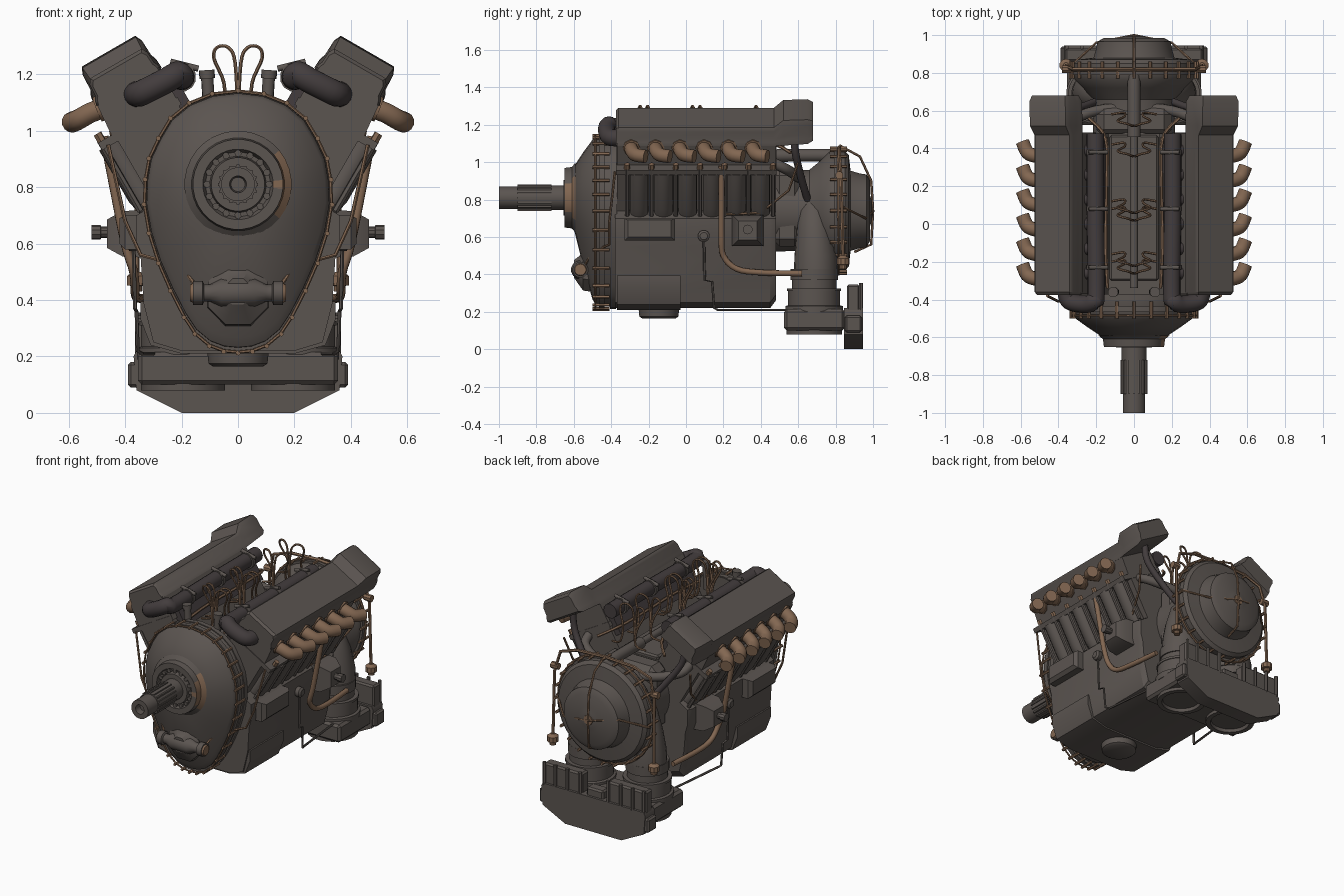
import bpy, bmesh, math
from mathutils import Vector as V

if "Cube" in bpy.data.objects:
    bpy.data.objects.remove(bpy.data.objects["Cube"])

def material(name, rgb):
    m = bpy.data.materials.new(name)
    m.diffuse_color = (*rgb, 1)
    m.use_nodes = True
    m.node_tree.nodes["Principled BSDF"].inputs["Base Color"].default_value = m.diffuse_color
    return m

BODY = material("sooty metal", (0.105, 0.090, 0.081))
DARK = material("dark pipe metal", (0.056, 0.046, 0.047))
RUST = material("rusty brown", (0.225, 0.135, 0.083))

def finish(name, bm, mat, mirror=False, angle=35):
    bmesh.ops.recalc_face_normals(bm, faces=bm.faces)
    me = bpy.data.meshes.new(name)
    bm.to_mesh(me)
    bm.free()
    me.materials.append(mat)
    me.shade_smooth()
    me.set_sharp_from_angle(angle=math.radians(angle))
    ob = bpy.data.objects.new(name, me)
    bpy.context.collection.objects.link(ob)
    if mirror:
        ob.modifiers.new("mirror", 'MIRROR')
    return ob

def add_loft(bm, rings, closed=False):
    vs = [[bm.verts.new(p) for p in r] for r in rings]
    n = len(vs[0])
    for a, b in zip(vs, vs[1:] + vs[:1] if closed else vs[1:]):
        for i in range(n):
            bm.faces.new((a[i], a[(i + 1) % n], b[(i + 1) % n], b[i]))
    if not closed:
        bm.faces.new(vs[0])
        bm.faces.new(vs[-1])

def loft(name, rings, mat=BODY, mirror=False, angle=35):
    bm = bmesh.new()
    add_loft(bm, rings)
    return finish(name, bm, mat, mirror, angle)

def add_tube(bm, pts, r, n=8, smooth=0, closed=False):
    pts = [V(p) for p in pts]
    if smooth:                                   # Catmull-Rom refinement
        out = []
        for i in range(len(pts) - 1):
            a, b, c, d = pts[max(i - 1, 0)], pts[i], pts[i + 1], pts[min(i + 2, len(pts) - 1)]
            for k in range(smooth):
                t = k / smooth
                out.append(0.5 * (2 * b + (c - a) * t + (2 * a - 5 * b + 4 * c - d) * t * t
                                  + (3 * b - a - 3 * c + d) * t ** 3))
        pts = out + [pts[-1]]
    rings, m, u = [], len(pts), None
    for i, p in enumerate(pts):
        if closed:
            d = (pts[(i + 1) % m] - pts[i - 1]).normalized()
        else:
            d = (pts[min(i + 1, m - 1)] - pts[max(i - 1, 0)]).normalized()
        u = d.orthogonal() if u is None else u - d * u.dot(d)
        u.normalize()
        w = d.cross(u)
        rings.append([p + r * (u * math.cos(2 * math.pi * k / n) + w * math.sin(2 * math.pi * k / n))
                      for k in range(n)])
    add_loft(bm, rings, closed)

def tubes(name, paths, r, mat=RUST, mirror=False, n=8, smooth=0, closed=False):
    bm = bmesh.new()
    for p in paths:
        add_tube(bm, p, r, n, smooth, closed)
    return finish(name, bm, mat, mirror, 50)

def lathe(name, prof, centre, axis='y', n=32, mat=BODY, mirror=False, angle=35):
    c, rings = V(centre), []                     # prof: (position on axis, radius)
    for h, r in prof:
        ring = []
        for k in range(n):
            a, b = r * math.cos(2 * math.pi * (k + .5) / n), r * math.sin(2 * math.pi * (k + .5) / n)
            ring.append(c + V({'x': (h, a, b), 'y': (a, h, b), 'z': (a, b, h)}[axis]))
        rings.append(ring)
    return loft(name, rings, mat, mirror, angle)

def box(name, x0, x1, y0, y1, z0, z1, mat=BODY, mirror=False, bevel=0.01):
    bm = bmesh.new()
    add_loft(bm, [[V((x0, y, z0)), V((x1, y, z0)), V((x1, y, z1)), V((x0, y, z1))] for y in (y0, y1)])
    if bevel:
        bmesh.ops.bevel(bm, geom=bm.edges[:], offset=bevel, segments=1, affect='EDGES')
    return finish(name, bm, mat, mirror)

def sym(half):                                   # mirror a half outline (x, z) across x = 0
    return half + [(-x, z) for x, z in reversed(half) if abs(x) > 1e-6]

# ---- crankcase and sump
CASE = sym([(0, .22), (.2, .22), (.30, .25), (.335, .39), (.345, .55), (.36, .6), (.36, .7), (.2, .8), (.14, .96), (0, .96)])
loft("crankcase", [[V((x * s, y, z if z > .4 else z + dz)) for x, z in CASE]
                   for y, s, dz in ((-.38, 1, 0), (.45, 1, 0), (.48, .96, .04))])
PAN = sym([(0, .21), (.2, .21), (.31, .24), (.345, .33), (.345, .395), (0, .395)])
loft("front_sump_pan", [[V((x, y, z)) for x, z in PAN] for y in (-.37, -.03)])
lathe("sump_foot", [(.165, .09), (.175, .105), (.225, .11)], (0, -.145, 0), 'z')

# ---- reduction gear cover
EGG = sym([(0, 1.136), (.09, 1.125), (.17, 1.093), (.235, 1.04), (.277, .97), (.31, .9), (.323, .827), (.327, .74),
           (.31, .64), (.277, .536), (.235, .44), (.188, .348), (.15, .29), (.1, .248), (.05, .229), (0, .224)])
def egg(y, s, scale=1):
    ring = []
    for x, z in EGG:
        d = V((x, 0, z - .81))
        ring.append(V((0, y, .81)) + d * scale * (1 - s) + d.normalized() * .165 * s)
    return ring
loft("gear_cover", [egg(-.37, 0), egg(-.48, .02), egg(-.50, .1), egg(-.55, .52), egg(-.6, 1)])
loft("gear_cover_flange", [egg(-.465, 0, 1.02), egg(-.435, 0, 1.02)])
loft("gear_cover_rear_flange", [egg(-.405, 0, 1.015), egg(-.375, 0, 1.015)])
tubes("flange_wire", [egg(-.485, 0, 1.015)], .006, n=6, closed=True)
tubes("flange_bolts", [[p + V((0, -.045, 0)), p + V((0, .045, 0))] for p in egg(-.455, 0, 1.02)], .009, n=6)
nose = lathe("nose_ring", [(-.59, .19), (-.61, .165), (-.65, .16), (-.65, .125), (-.625, .115), (-.625, .1),
                           (-.655, .095), (-.655, .05)], (0, 0, .81))
nose.data.materials.append(RUST)
for f in nose.data.polygons:                     # rusty patch on the right of the ring
    if f.center.x > .14 and -.65 < f.center.y < -.6:
        f.material_index = 1
tubes("nose_bolts", [[(.11 * math.cos(a), -.645, .81 + .11 * math.sin(a)), (.11 * math.cos(a), -.61, .81 + .11 * math.sin(a))]
                     for a in [k * math.pi / 8 for k in range(16)]], .013, BODY, n=6)
# ---- propeller shaft with splines
lathe("propeller_shaft", [(-.62, .066), (-.9, .066), (-.9, .06), (-1, .06), (-1, .03), (-.96, .025)], (0, 0, .81), n=24)
tubes("shaft_splines", [[(.066 * math.cos(a), -.9, .81 + .066 * math.sin(a)), (.066 * math.cos(a), -.72, .81 + .066 * math.sin(a))]
                        for a in [k * math.pi / 8 for k in range(16)]], .007, BODY, n=4)
# ---- oil pump on the gear cover
loft("oil_pump_body", [[V((r * math.cos(k * math.pi / 4 + .39), y, z + r * math.sin(k * math.pi / 4 + .39))) for k in range(8)]
                       for y, z, r in ((-.45, .41, .12), (-.55, .42, .115), (-.57, .42, .085), (-.60, .43, .05))])
lathe("oil_pump_arm", [(0, .05), (.06, .05), (.1, .03), (.12, .03), (.125, .042), (.16, .042)], (0, -.565, .425), 'x', 14, BODY, True)
lathe("oil_pump_cap", [(.16, .034), (.17, .03)], (0, -.565, .425), 'x', 14, RUST, True)

# ---- cylinder banks, tilted 30 degrees (u across, t along the bank)
def B(u, t, y):
    return V((.866 * u + .5 * t, y, .487 - .5 * u + .866 * t))
def bank(name, prof, ys, mat=BODY):
    return loft(name, [[B(u, t, y) for u, t in prof] for y in ys], mat, True)
bank("cylinder_block", [(-.12, .3), (.13, .3), (.13, .64), (-.12, .64)], (-.37, .48))
bank("cylinder_flange", [(-.13, .625), (.195, .625), (.195, .655), (-.13, .655)], (-.375, .485))
bank("cylinder_head", [(-.125, .65), (.14, .65), (.13, .78), (-.125, .78)], (-.37, .48))
COVER = [(-1.08, 0), (1.12, 0), (1.08, .2), (1, .35), (.98, .8), (.88, 1), (-.88, 1), (-.98, .8), (-1, .35), (-1.06, .2)]
loft("cam_cover", [[B(u * w, b + v * (t - b), y) for u, v in COVER] for y, w, b, t in
                   ((-.375, .112, .77, .855), (-.36, .12, .77, .867), (.47, .12, .77, .867), (.52, .124, .775, .913),
                    (.65, .124, .785, .918), (.68, .115, .80, .905))], BODY, True)
YS = [-.26 + .13 * i for i in range(6)]
tubes("cylinder_barrels", [[B(.14, .36, y + .01), B(.155, .42, y + .01), B(.155, .63, y + .01)] for y in YS], .05, BODY, True, 12)
tubes("barrel_studs", [[B(.185, .37, y - .055), B(.185, .66, y - .055)] for y in YS + [.52]], .012, BODY, True, 6)
tubes("stud_caps", [[B(.18, .655, y - .055), B(.18, .685, y - .055)] for y in YS + [.52]], .016, RUST, True, 6)
tubes("exhaust_stubs", [[(.46, y - .035, 1.085), (.52, y - .03, 1.065), (.565, y - .01, 1.04), (.59, y + .045, 1.03)] for y in YS],
      .037, RUST, True, 12, 4)
tubes("exhaust_flanges", [[(.475, y - .033, 1.085), (.50, y - .032, 1.075)] for y in YS], .046, RUST, True, 8)

# ---- intake pipes inside the vee
tubes("intake_pipe", [[(.205, .48, 1.19), (.205, .1, 1.19), (.2, -.36, 1.19), (.215, -.41, 1.20), (.26, -.425, 1.175), (.34, -.41, 1.135), (.36, -.36, 1.13)]],
      .046, DARK, True, 14, 5)
tubes("intake_branches", [[(.205, y, 1.18), (.30, y, 1.14)] for y in YS], .035, DARK, True, 10)
tubes("intake_clamps", [[(.20, y - .012, 1.19), (.20, y + .012, 1.19)] for y in (-.23, .08, .38)], .052, BODY, True, 12)
tubes("clamp_bolts", [[(.14, y, 1.22), (.24, y, 1.245)] for y in (-.23, .08, .38)], .011, BODY, True, 8)
bank("inner_ledge", [(-.16, .56), (-.12, .56), (-.12, .70), (-.16, .68)], (-.33, .46), DARK)
tubes("breather_plugs", [[(.10, -.36, 1.04), (.11, -.36, 1.2)]], .022, BODY, True, 10)
tubes("breather_caps", [[(.109, -.36, 1.185), (.111, -.36, 1.215)]], .028, BODY, True, 10)
tubes("vee_centre_rod", [[(0, -.34, 1.035), (0, .5, 1.035)]], .022, BODY, n=10)
tubes("vee_rear_pipe", [[(0, .46, 1.035), (0, .78, 1.035), (0, .83, 1.0), (0, .84, .9)]], .035, BODY, n=12, smooth=4)
box("vee_floor_plate", -.13, .13, -.3, .47, .94, .985)
tubes("ignition_wire_loops", [[(0, y, 1.04), (.01, y, 1.24), (.035, y + .01, 1.295), (.075, y + .02, 1.295), (.085, y + .03, 1.255),
                               (.05, y + .05, 1.17), (.055, y + .07, 1.08), (.12, y + .06, 1.06)] for y in (-.26, -.22, .02, .06, .36, .52)],
      .0065, RUST, True, 6, 4)
tubes("wire_loom", [[(.14, -.34, 1.09), (.15, -.1, 1.1), (.145, .2, 1.1), (.15, .45, 1.1), (.24, .56, 1.05)]], .009, RUST, True, 6, 4)

# ---- crankcase side fittings
loft("front_side_pad", [[V((x, y, z)) for y, z in ((-.33 + i, .58 + i), (-.06 - i, .58 + i), (-.06 - i, .70 - i / 2), (-.33 + i, .70 - i / 2))]
                        for x, i in ((.30, 0), (.40, 0), (.42, .02))], BODY, True)
loft("engine_mount", [[V((x, .33 + h * a, .635 + h * b)) for a, b in ((-1, -1), (1, -1), (1, 1), (-1, 1))]
                      for x, h in ((.33, .085), (.41, .08), (.465, .05))], BODY, True)
lathe("mount_pin", [(.45, .02), (.485, .02), (.487, .026), (.52, .026)], (0, .33, .64), 'x', 10, BODY, True)
lathe("oil_knob", [(.34, .02), (.36, .032), (.385, .032), (.395, .02)], (0, .095, .605), 'x', 12, BODY, True)
tubes("oil_line", [[(.37, .095, .6), (.365, .1, .37), (.36, .14, .36), (.355, .15, .22), (.34, .17, .21), (.3, .54, .21)]], .007, BODY, True, 6)
tubes("coolant_pipe", [[(.475, .19, .98), (.44, .19, .8), (.40, .19, .6), (.37, .2, .5), (.365, .27, .43), (.36, .4, .41), (.34, .62, .405)]],
      .016, RUST, True, 10, 4)
tubes("control_wire", [[(.46, -.38, .95), (.40, -.41, .68), (.345, -.41, .56), (.2, -.5, .52), (.15, -.54, .45)],
                       [(.35, .2, .72), (.36, .4, .73), (.42, .55, .85), (.45, .6, 1.0)]], .007, RUST, True, 6)
tubes("bank_drain_pipe", [[(.40, .58, 1.17), (.38, .585, 1.05), (.28, .62, .9), (.2, .65, .8)]], .02, DARK, True, 8, 4)
tubes("coolant_bridge", [[(.36, .46, 1.0), (.34, .54, .96), (.2, .6, .92), (0, .62, .9)]], .028, BODY, True, 10, 4)

# ---- supercharger
lathe("supercharger", [(.46, .22), (.58, .215), (.66, .22), (.72, .27), (.765, .315), (.79, .32), (.79, .335), (.815, .335), (.815, .32),
                       (.85, .32), (.87, .30), (.88, .215), (.93, .2), (.965, .195), (.985, .16), (.985, .08), (.995, .05), (.995, .02)],
      (0, 0, .74), n=36)
box("wheelcase", -.2, .2, .46, .62, .55, .97, bevel=.04)
def circle(y, r, n, z=.74):
    return [V((r * math.cos(2 * math.pi * k / n), y, z + r * math.sin(2 * math.pi * k / n))) for k in range(n)]
tubes("supercharger_bolts", [[p - V((0, .045, 0)), p + V((0, .045, 0))] for p in circle(.815, .335, 24)], .009, n=6)
tubes("supercharger_wire", [circle(.815, .34, 36)], .007, n=6, closed=True)
tubes("rear_cross_wires", [[(0, .82, 1.09), (0, .93, 1.03), (0, .99, .9), (0, 1, .74), (0, .99, .56), (0, .9, .52)],
                           [(-.33, .84, .72), (-.2, .96, .78), (0, 1, .74), (.2, .96, .70), (.33, .84, .76)]], .007, n=6)
lathe("rear_hub", [(.98, .035), (1, .03)], (0, 0, .74), n=12, mat=RUST)
tubes("rear_rods", [[(0, .82, 1.08), (.2, .82, 1.07), (.32, .82, 1.03), (.355, .83, .9), (.36, .84, .47)]], .01, RUST, True, 6)
lathe("rod_end_knob", [(.43, .02), (.45, .02), (.452, .035), (.485, .035), (.50, .015)], (.36, .84, 0), 'z', 10, RUST, True)
lathe("rod_top_knob", [(.33, .02), (.38, .022)], (0, .82, .93), 'x', 8, RUST, True)

# ---- twin intake ducts and carburettor
loft("intake_duct", [[V((x + rx * math.cos(k * math.pi / 10), y + ry * math.sin(k * math.pi / 10), z)) for k in range(20)]
                     for z, x, y, rx, ry in ((.42, .2, .695, .13, .118), (.5, .2, .695, .125, .115), (.62, .185, .69, .115, .1),
                                             (.74, .16, .685, .10, .085), (.82, .12, .68, .07, .06))], BODY, True)
lathe("duct_flange", [(.19, .155), (.23, .155), (.235, .14), (.31, .14), (.31, .145), (.325, .145), (.325, .12), (.37, .12),
                      (.37, .128), (.43, .128)], (.205, .685, 0), 'z', 24, BODY, True)
box("carburettor_base", -.355, .355, .525, .85, .10, .215, bevel=.015)
lathe("throat_rim", [(.20, .15), (.08, .15), (.08, .12), (.16, .10)], (.195, .685, 0), 'z', 24, BODY, True)
BOWL = sym([(0, 0), (.2, 0), (.36, .08), (.37, .2), (.36, .22), (0, .22)])
loft("carburettor_bowl", [[V((x, y, z)) for x, z in BOWL] for y in (.845, .945)])
box("bowl_end_boss", .35, .39, .85, .94, .09, .18, mirror=True)
box("bowl_top_block", .09, .365, .86, .93, .2, .345, mirror=True)
box("bowl_centre_block", -.06, .06, .86, .93, .2, .27)
tubes("bowl_ribs", [[(x, .935, .21), (x, .935, .355)] for x in (.10, .19, .275, .355)], .011, BODY, True, 6)
